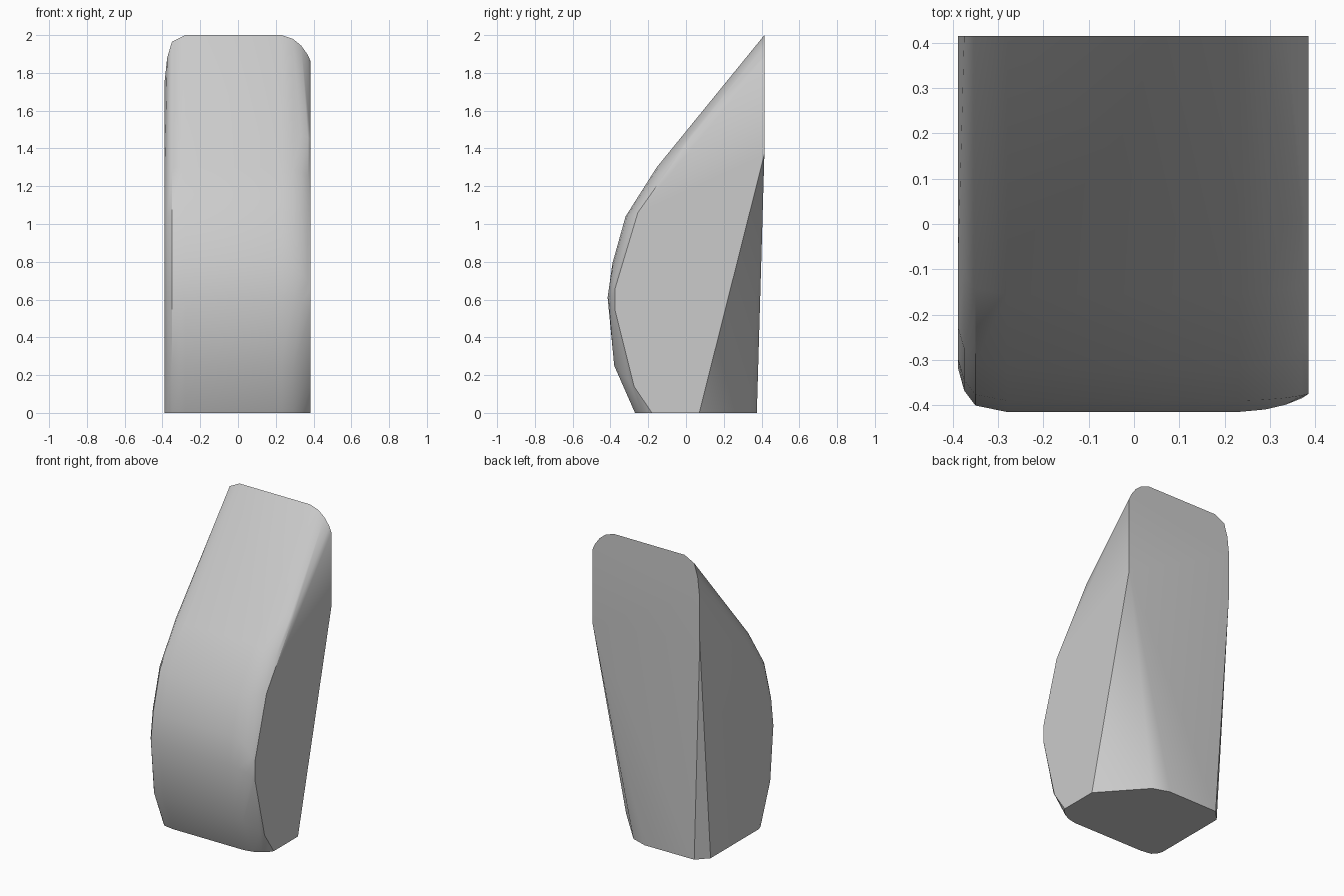
import bpy, bmesh, math

cube = bpy.data.objects.get("Cube")
if cube:
    bpy.data.objects.remove(cube, do_unlink=True)

# Stone colour
stone = bpy.data.materials.new("stone grey")
stone.use_nodes = True
grey = (0.6, 0.6, 0.6, 1)
stone.diffuse_color = grey
stone.node_tree.nodes["Principled BSDF"].inputs["Base Color"].default_value = grey

# Side profiles (y, z) of the curved front: middle, right edge, left edge
middle = [(-.27, 0), (-.38, .25), (-.415, .61), (-.39, .79), (-.32, 1.04),
          (-.155, 1.3), (0, 1.485), (.415, 2)]
right = [(-.18, 0), (-.275, .14), (-.375, .54), (-.375, .66), (-.255, 1.06),
         (-.13, 1.24), (.02, 1.45), (.415, 1.86)]
left = [(-.2, 0), (-.29, .27), (-.32, .61), (-.3, .79), (-.23, 1.04),
        (-.07, 1.27), (.06, 1.4), (.415, 1.76)]


def rail(x, edge, t):
    """Points at width x, blended from the middle profile towards an edge."""
    return [(x, a[0] + (b[0] - a[0]) * t, a[1] + (b[1] - a[1]) * t)
            for a, b in zip(middle, edge)]


points = []
for x, edge, t in [(-.388, left, 1), (-.375, left, .5), (-.35, left, .15),
                   (-.28, left, 0), (.23, right, 0), (.29, right, .14),
                   (.335, right, .4), (.37, right, .75), (.385, right, 1)]:
    points += rail(x, edge, t)

# Back corners and the chipped foot
points += [(.385, .415, 1.37), (-.225, .415, 1.78), (-.388, .412, 1.46)]
points += [(x, y, 0) for x, y in [(.385, .07), (.143, .339), (.036, .375),
                                  (-.32, .372), (-.388, .3)]]

# Wrap the rails into one solid
bm = bmesh.new()
for p in points:
    bm.verts.new(p)
hull = bmesh.ops.convex_hull(bm, input=bm.verts)
bmesh.ops.delete(bm, geom=list({g for g in hull["geom_interior"] + hull["geom_unused"]
                                if isinstance(g, bmesh.types.BMVert)}), context='VERTS')
bmesh.ops.dissolve_limit(bm, angle_limit=math.radians(1), verts=bm.verts, edges=bm.edges)
bmesh.ops.recalc_face_normals(bm, faces=bm.faces)
mesh = bpy.data.meshes.new("stone_block")
bm.to_mesh(mesh)
bm.free()
mesh.materials.append(stone)
block = bpy.data.objects.new("stone_block", mesh)
bpy.context.collection.objects.link(block)

# Soft front, crisp sides
bpy.ops.object.select_all(action='DESELECT')
block.select_set(True)
bpy.context.view_layer.objects.active = block
bpy.ops.object.shade_smooth_by_angle(angle=math.radians(32))
